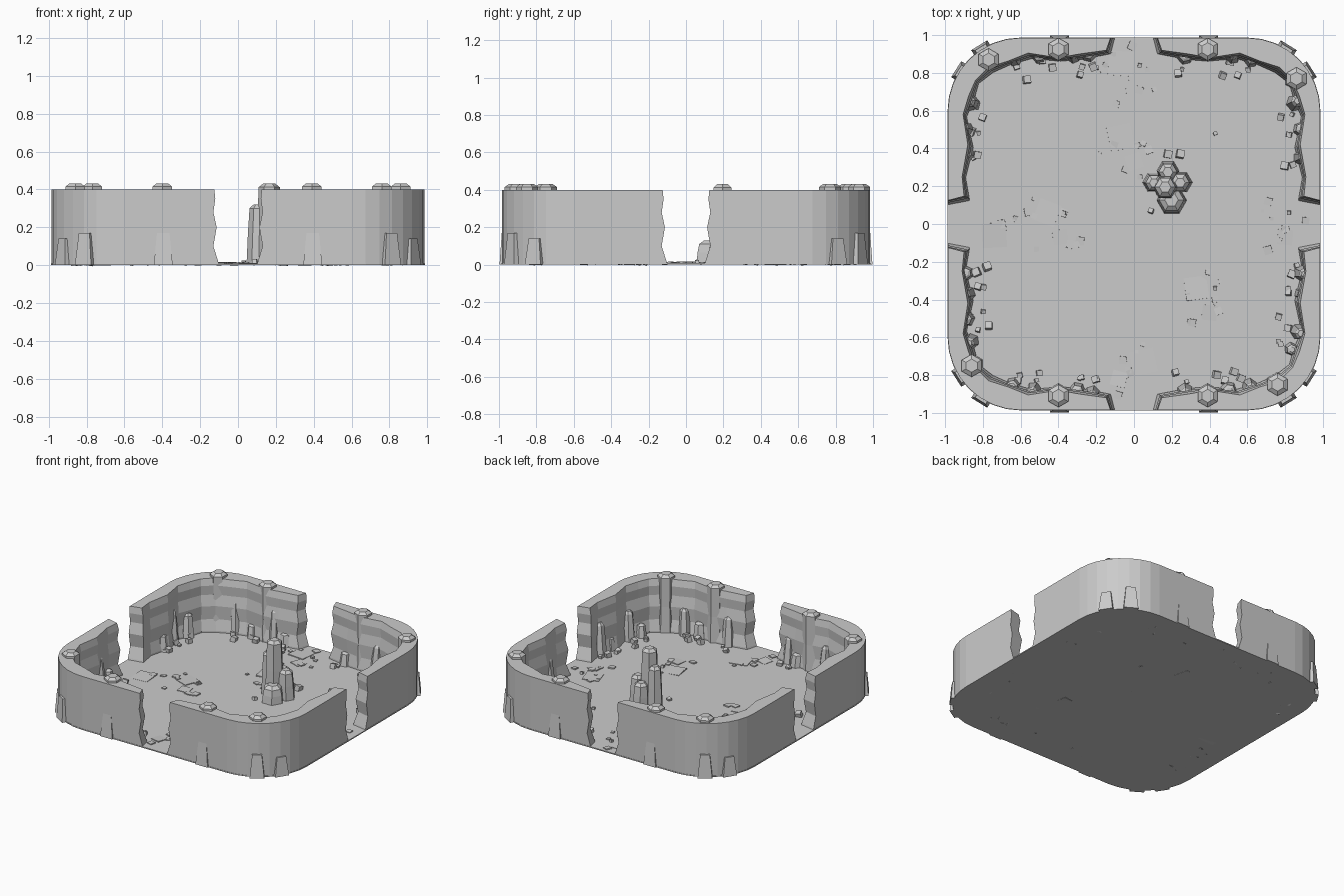
import bpy, bmesh, math, random
from mathutils import Matrix, Vector

if "Cube" in bpy.data.objects:
    bpy.data.objects.remove(bpy.data.objects["Cube"])

random.seed(4)


def finish(bm, name):
    bmesh.ops.recalc_face_normals(bm, faces=bm.faces)
    me = bpy.data.meshes.new(name)
    bm.to_mesh(me)
    bm.free()
    ob = bpy.data.objects.new(name, me)
    bpy.context.collection.objects.link(ob)
    return ob


def loft(bm, rings):
    rows = [[bm.verts.new(p) for p in r] for r in rings]
    n = len(rows[0])
    for a, b in zip(rows, rows[1:]):
        for i in range(n):
            j = (i + 1) % n
            bm.faces.new((a[i], a[j], b[j], b[i]))
    bm.faces.new(rows[0][::-1])
    bm.faces.new(rows[-1])


def stone(bm, x, y, profile, sides=6, rot=math.pi / 6, lean=(0, 0)):
    loft(bm, [[(x + lean[0] * z + r * math.cos(rot + 2 * math.pi * i / sides),
                y + lean[1] * z + r * math.sin(rot + 2 * math.pi * i / sides), z)
               for i in range(sides)] for z, r in profile])


def block(bm, x, y, z, size, tilt):
    m = (Matrix.Translation((x, y, z)) @ Matrix.Rotation(random.uniform(-.4, .4), 4, 'Z')
         @ Matrix.Rotation(random.uniform(-tilt, tilt), 4, 'X')
         @ Matrix.Rotation(random.uniform(-tilt, tilt), 4, 'Y') @ Matrix.Diagonal((*size, 1)))
    bmesh.ops.create_cube(bm, size=1, matrix=m)


def corner(r, c=0.6, n=8):
    return [(c + r * math.sin(math.pi / 2 * i / n), c + r * math.cos(math.pi / 2 * i / n))
            for i in range(n + 1)]


# floor slab: rounded square
arc = corner(0.387)
quarter_turns = [(lambda p, k=k: Matrix.Rotation(-k * math.pi / 2, 2) @ Vector(p)) for k in range(4)]
outline = [t(p) for t in quarter_turns for p in arc]
bm = bmesh.new()
loft(bm, [[(p[0], p[1], z) for p in outline] for z in (0, 0.008)])
finish(bm, "floor")

# four cave wall corners: smooth outside, rippled inside, ragged door edges
inner = [(0.98, 0.14), (0.90, 0.155), (0.91, 0.25), (0.88, 0.42), (0.905, 0.58), (0.875, 0.68),
         (0.84, 0.76), (0.77, 0.83), (0.66, 0.865), (0.56, 0.905), (0.40, 0.88), (0.29, 0.90),
         (0.14, 0.92)]
levels = [(0, 0.10, 0.03), (0.02, 0.105, 0.03), (0.1, 0.13, 0.012), (0.2, 0.113, 0.02),
          (0.28, 0.13, 0.006), (0.35, 0.12, 0.012), (0.4, 0.125, 0)]
for name, sx, sy in (("back_right", 1, 1), ("back_left", -1, 1),
                     ("front_right", 1, -1), ("front_left", -1, -1)):
    bm = bmesh.new()
    rings = []
    for z, gap, push in levels:
        ring = [(gap, 0.985)] + corner(0.385) + [(0.985, gap)]
        for i, (x, y) in enumerate(inner[1:]):
            k = 1 - push * (0.7 if i % 2 else 1.1)
            x, y = x * k, y * k
            if i == 0:
                y = gap + 0.022
            if i == len(inner) - 2:
                x = gap + 0.022
            ring.append((x, y))
        rings.append([(x * sx, y * sy, z) for x, y in ring])
    loft(bm, rings)
    finish(bm, "wall_" + name)

# tall hexagonal columns set in the wall
columns = [(-0.4, 0.925), (0.39, 0.925), (-0.4, -0.91), (0.39, -0.91),
           (-0.77, 0.87), (0.86, 0.77), (-0.86, -0.75), (0.76, -0.85)]
bm = bmesh.new()
for x, y in columns:
    stone(bm, x, y, [(0, 0.066), (0.2, 0.058), (0.415, 0.06), (0.432, 0.035)])
finish(bm, "wall_columns")

# tapered feet showing on the outside of the wall
bm = bmesh.new()
feet = [(sx * 0.395, sy * 0.96, 0, 0.17) for sx in (-1, 1) for sy in (-1, 1)]
feet += [(sx * a, sy * b, sx * sy * t, h) for sx in (-1, 1) for sy in (-1, 1)
         for a, b, t, h in ((0.80, 0.915, -0.55, 0.17), (0.91, 0.80, -1.0, 0.14))]
for x, y, ang, h in feet:
    m = Matrix.Translation((x, y, 0)) @ Matrix.Rotation(ang, 4, 'Z')
    loft(bm, [[m @ Vector((px * w, py * d, z)) for px, py in ((-1, -1), (1, -1), (1, 1), (-1, 1))]
              for z, w, d in ((0, 0.05, 0.037), (h, 0.033, 0.025))])
finish(bm, "outer_column_feet")

# shorter stones leaning on the inside of the wall
leaners = [(-.63, .87, .25), (-.5, .885, .1), (-.32, .885, .26), (-.24, .9, .1),
           (.27, .885, .1), (.52, .885, .22), (.62, .865, .12),
           (-.885, .5, .26), (-.885, .37, .12), (-.86, .64, .18),
           (-.885, -.26, .1), (-.88, -.37, .24), (-.885, -.5, .12), (-.86, -.62, .22),
           (-.64, -.85, .12), (-.53, -.875, .22), (-.3, -.88, .1), (-.22, -.895, .2),
           (.27, -.885, .22), (.5, -.875, .12), (.61, -.855, .2),
           (.885, -.26, .25), (.885, -.37, .1), (.87, -.57, .22), (.83, -.66, .1),
           (.88, .35, .22), (.88, .5, .1), (.85, .64, .25)]
bm = bmesh.new()
for x, y, h in leaners:
    r = random.uniform(0.036, 0.046)
    stone(bm, x, y, [(0, r), (h * 0.6, r * 0.85), (h * 0.92, r * 0.75), (h, r * 0.4)],
          rot=random.uniform(0, 1), lean=(x * 0.08, y * 0.08))
finish(bm, "leaning_stones")

# central stalagmite cluster
bm = bmesh.new()
for x, y, r, h in ((.165, .195, .068, .432), (.10, .22, .055, .32), (.25, .22, .06, .22),
                   (.18, .28, .06, .20), (.20, .125, .08, .13)):
    stone(bm, x, y, [(0, r), (h * 0.5, r * 0.93), (h - 0.02, r * 0.82), (h, r * 0.45)], rot=0,
          lean=((.165 - x) * 0.3, (.195 - y) * 0.3))
finish(bm, "centre_stalagmites")

# thin broken floor tiles
bm = bmesh.new()
for x, y, s in ((-.07, .85, .13), (-.07, .46, .13), (-.46, .06, .12), (-.74, -.06, .13),
                (.33, -.34, .12), (.05, -.73, .13), (.73, .06, .12), (0, .72, .08), (0, .33, .08),
                (-.39, -.07, .08), (.4, -.47, .08), (-.08, -.82, .08), (.8, -.07, .08)):
    block(bm, x, y, 0.007, (s, s, 0.01), 0.05)
    for _ in range(4):
        t = random.uniform(.015, .045)
        block(bm, x + random.uniform(-.13, .13), y + random.uniform(-.1, .1), 0.009,
              (t, t, 0.012), 0.1)
finish(bm, "floor_tiles")

# loose rubble along the foot of the walls and by the cluster
bm = bmesh.new()
for x, y, h in leaners:
    for k in (0.95, 0.91):
        s = random.uniform(0.018, 0.04)
        block(bm, x * k + random.uniform(-.03, .03), y * k + random.uniform(-.03, .03),
              0.006 + s * 0.4, (s, s, s), 0.3)
for x, y, s in ((.18, .37, .04), (.245, .37, .04), (.09, .07, .025), (.43, .48, .02),
                (.43, -.34, .02), (-.37, .06, .02), (.03, .84, .02), (.82, .06, .02)):
    block(bm, x, y, 0.006 + s * 0.4, (s, s, s), 0.25)
finish(bm, "rubble")
